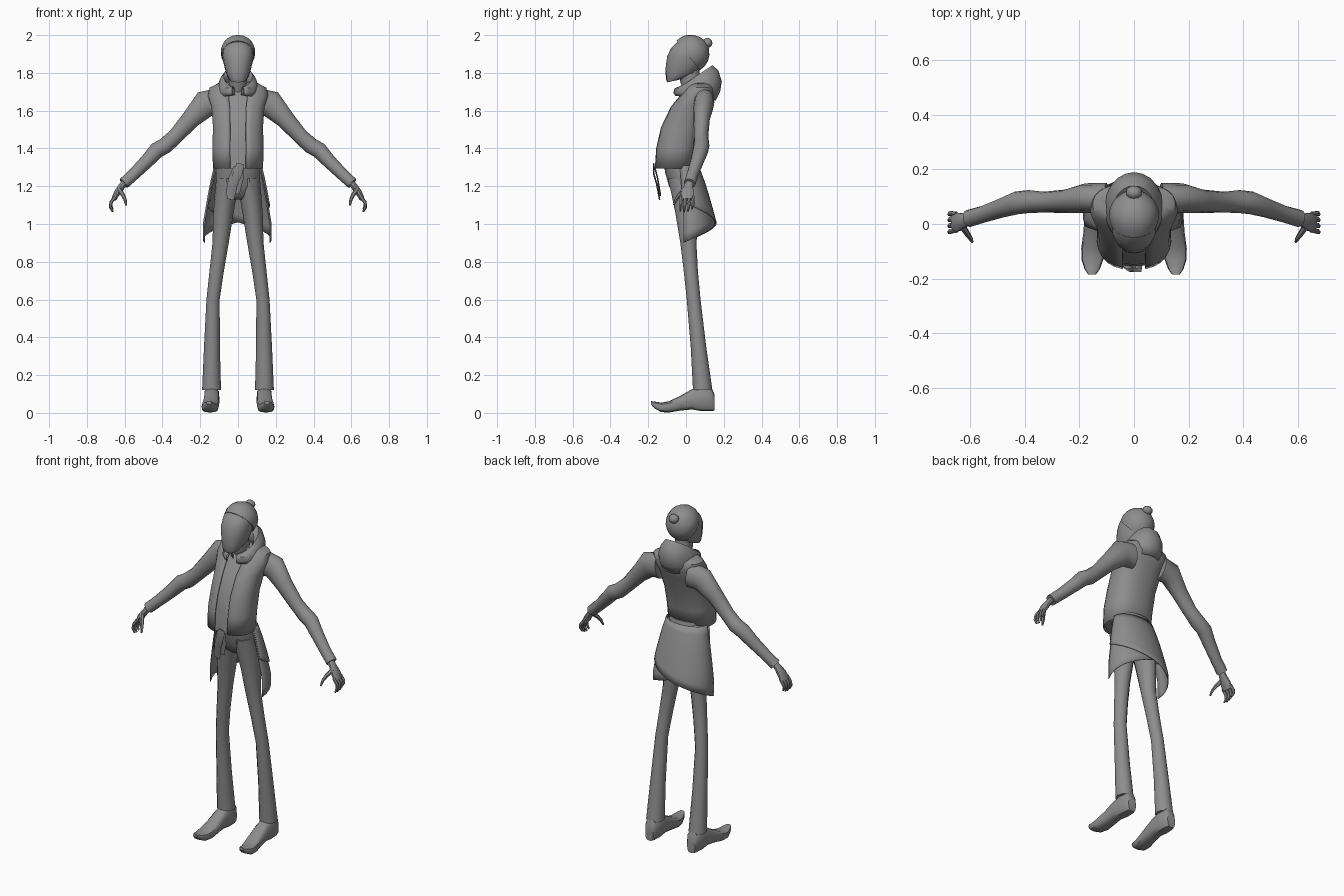
import bpy, bmesh, math
from mathutils import Vector as V

grey = bpy.data.materials.new("plain grey")
grey.diffuse_color = (0.27, 0.27, 0.27, 1)


def spow(t, p):
    return math.copysign(abs(t) ** p, t)


def ring(c, u, v, n=16, gap=0.0, p=1.0):
    """Oval around c; starts at -v, runs towards +u. gap opens it at the start."""
    steps = n + 1 if gap else n
    span = 2 * math.pi - 2 * gap
    angles = [gap + span * i / n for i in range(steps)]
    return [V(c) + V(u) * spow(math.sin(a), p) - V(v) * spow(math.cos(a), p) for a in angles]


def band(front, back, w, x=0.0, **kw):
    """Ring from its front and back (y, z) points and its half width."""
    f, b = V((x, *front)), V((x, *back))
    return ring((f + b) / 2, (w, 0, 0), (b - f) / 2, **kw)


def loft(name, rings, closed=True, caps=(True, True), mirror=False, thick=0.0, angle=40):
    bm = bmesh.new()
    rows = [[bm.verts.new(p) for p in r] for r in rings]
    n = len(rows[0])
    for a, b in zip(rows, rows[1:]):
        for i in range(n if closed else n - 1):
            j = (i + 1) % n
            bm.faces.new((a[i], a[j], b[j], b[i]))
    if closed and caps[0]:
        bm.faces.new(rows[0])
    if closed and caps[1]:
        bm.faces.new(rows[-1])
    bmesh.ops.recalc_face_normals(bm, faces=bm.faces)
    me = bpy.data.meshes.new(name)
    bm.to_mesh(me)
    bm.free()
    me.materials.append(grey)
    me.shade_smooth()
    me.set_sharp_from_angle(angle=math.radians(angle))
    ob = bpy.data.objects.new(name, me)
    bpy.context.collection.objects.link(ob)
    if thick:
        m = ob.modifiers.new("thickness", 'SOLIDIFY')
        m.thickness, m.offset = thick, 0
    if mirror:
        ob.modifiers.new("mirror", 'MIRROR').use_mirror_merge = False
    return ob


def tube(name, pts, n=10, **kw):
    """Tube through (x, y, z, radius along y, other radius)."""
    c = [V(p[:3]) for p in pts]
    rings = []
    for i, p in enumerate(pts):
        t = (c[min(i + 1, len(c) - 1)] - c[max(i - 1, 0)]).normalized()
        s = V((0, 1, 0)) - t * t.y
        s.normalize()
        rings.append(ring(c[i], s * p[3], t.cross(s) * p[4], n=n))
    return loft(name, rings, **kw)


# Torso: open jacket over a shirt (z, front y, back y, half width)
body = [(1.295, -.165, .045, .13), (1.40, -.158, .055, .134), (1.51, -.133, .085, .13),
        (1.62, -.08, .125, .138), (1.68, -.03, .148, .158), (1.72, -.002, .145, .148),
        (1.75, .02, .13, .09)]
loft("jacket", [band((f, z), (b, z), w, n=24, gap=.26, p=.85) for z, f, b, w in body],
     closed=False, thick=.006)
loft("shirt", [band((f + .01, z), (b - .01, z), w - .01, n=24, p=.85) for z, f, b, w in body])

# Sleeves with elbow bulge and cuff
tube("sleeve", [(.10, .095, 1.645, .055, .075), (.175, .095, 1.635, .054, .072),
                (.25, .083, 1.555, .043, .05), (.33, .08, 1.465, .038, .041),
                (.385, .082, 1.415, .042, .043), (.43, .077, 1.39, .042, .043),
                (.48, .06, 1.335, .036, .037), (.55, .036, 1.265, .031, .032),
                (.605, .02, 1.215, .032, .031)], n=12, mirror=True)

# Hands: palm, four curled fingers and a thumb
tube("palm", [(.59, .022, 1.23, .02, .018), (.615, .014, 1.20, .024, .018),
              (.64, .008, 1.165, .035, .017), (.658, .006, 1.13, .037, .013)], mirror=True)
for i in range(4):
    y, drop = -.024 + .02 * i, (.004, 0, .004, .014)[i]
    tube("finger", [(.65, y, 1.145, .01, .01), (.672, y * 1.1, 1.115, .009, .009),
                    (.675, y * 1.1 - .003, 1.088 + drop, .008, .008),
                    (.663, y - .006, 1.064 + drop, .005, .005)], n=6, mirror=True)
tube("thumb", [(.63, -.005, 1.185, .013, .013), (.61, -.035, 1.155, .011, .011),
               (.598, -.052, 1.13, .009, .009), (.592, -.065, 1.10, .005, .005)],
     n=6, mirror=True)

# Trousers: hips and two legs
loft("trouser_hips", [band((f, z), (b, z), w, n=18) for z, f, b, w in
                      [(1.33, -.12, .06, .115), (1.27, -.11, .075, .118), (1.20, -.09, .085, .12),
                       (1.15, -.065, .08, .09), (1.13, -.04, .06, .05)]])
loft("trouser_leg", [band((f, z), (b, z), w, x=x, n=12) for z, x, f, b, w in
                     [(1.24, .06, -.095, .08, .056), (1.15, .066, -.075, .082, .058),
                      (1.05, .078, -.055, .07, .053), (.90, .092, -.03, .055, .043),
                      (.75, .113, -.012, .063, .038), (.60, .132, .004, .077, .035),
                      (.35, .138, .025, .107, .042), (.12, .14, .037, .14, .05)]], mirror=True)

# Shoes with long upturned toes (y, x, bottom z, top z, half width)
loft("shoe", [ring((x, y, (lo + hi) / 2), (w, 0, 0), (0, 0, (hi - lo) / 2), n=12, p=.7)
              for y, x, lo, hi, w in
              [(.15, .138, .012, .10, .026), (.135, .138, .01, .135, .036),
               (.08, .139, .01, .14, .041), (.03, .14, .018, .125, .041),
               (-.03, .142, .012, .09, .043), (-.09, .148, .002, .062, .045),
               (-.13, .152, .004, .054, .04), (-.165, .153, .022, .06, .028),
               (-.185, .153, .045, .062, .014)]], mirror=True)


# Crossed wrap skirt: two layers, each slanting down to one side
def skirt(name, side, inset):
    cols, rows = 18, 8
    rings = []
    for r in range(rows + 1):
        row = []
        for i in range(cols + 1):
            t = i / cols
            a = math.radians(72 + 216 * t)
            low = t if side < 0 else 1 - t
            z = 1.31 - r / rows * (1.31 - (1.12 - .22 * low))
            f = max(0, 1.3 - z) / .3
            g = min(1, f) ** .8
            w, front, back = .125 + .06 * g - inset, -.08 - .02 * g, .065 + .097 * g - inset
            row.append(V((w * math.sin(a), (front + back) / 2 - (back - front) / 2 * math.cos(a), z)))
        rings.append(row)
    loft(name, rings, closed=False, thick=.004)


skirt("skirt_outer", -1, 0)
skirt("skirt_inner", 1, .008)

# Knotted belt ends hanging at the front
tube("belt_end_long", [(.012, -.172, 1.32, .004, .02), (.0, -.172, 1.27, .004, .024),
                       (-.025, -.155, 1.21, .004, .022), (-.04, -.14, 1.13, .004, .02)], n=8)
tube("belt_end_short", [(-.01, -.165, 1.30, .004, .014), (-.035, -.15, 1.24, .004, .016),
                        (-.05, -.135, 1.15, .004, .016)], n=8)
tube("belt_loop", [(.018, -.165, 1.30, .004, .012), (.015, -.15, 1.24, .004, .014),
                   (-.005, -.14, 1.16, .004, .013)], n=8)

# Neck and head
loft("neck", [band((f, z), (b, z), .048, n=12) for z, f, b in
              [(1.68, .0, .10), (1.75, -.03, .075), (1.83, -.04, .07)]])
loft("head", [band((f, z1), (b, z2), w, n=16, p=.9) for z1, z2, f, b, w in
              [(1.75, 1.765, -.10, -.03, .038), (1.765, 1.775, -.106, .0, .05),
               (1.80, 1.80, -.108, .055, .064), (1.84, 1.84, -.107, .08, .074),
               (1.89, 1.89, -.099, .1, .083), (1.93, 1.93, -.08, .1, .079),
               (1.965, 1.965, -.045, .08, .06), (1.985, 1.985, -.02, .05, .03)]])

# Tilted knitted cap with bobble
axis, down = V((0, .78, .625)), V((0, .625, -.78))
loft("cap", [ring(V((0, .015, 1.895)) + axis * t, (w, 0, 0), down * d, n=18) for t, w, d in
             [(-.004, .08, .09), (-.004, .088, .1), (.03, .092, .099), (.06, .083, .088),
              (.085, .064, .068), (.105, .036, .038), (.112, .01, .01)]])
loft("cap_bobble", [ring(V((0, .115, 1.96)) + axis * (.024 * math.sin(e)),
                         (.03 * math.cos(e), 0, 0), down * (.027 * math.cos(e)), n=10)
                    for e in (-1.4, -.8, -.3, .3, .8, 1.4)])

# Folded hood: a thick collar that droops behind
loft("hood", [band(f, b, w, n=20, gap=.3) for f, b, w in
              [((-.06, 1.68), (.155, 1.655), .10), ((-.07, 1.695), (.178, 1.70), .106),
               ((-.065, 1.715), (.187, 1.755), .105), ((-.05, 1.72), (.17, 1.81), .092),
               ((-.035, 1.72), (.14, 1.838), .076), ((-.025, 1.705), (.105, 1.81), .066),
               ((-.02, 1.68), (.09, 1.74), .06)]], closed=False, thick=.005)
